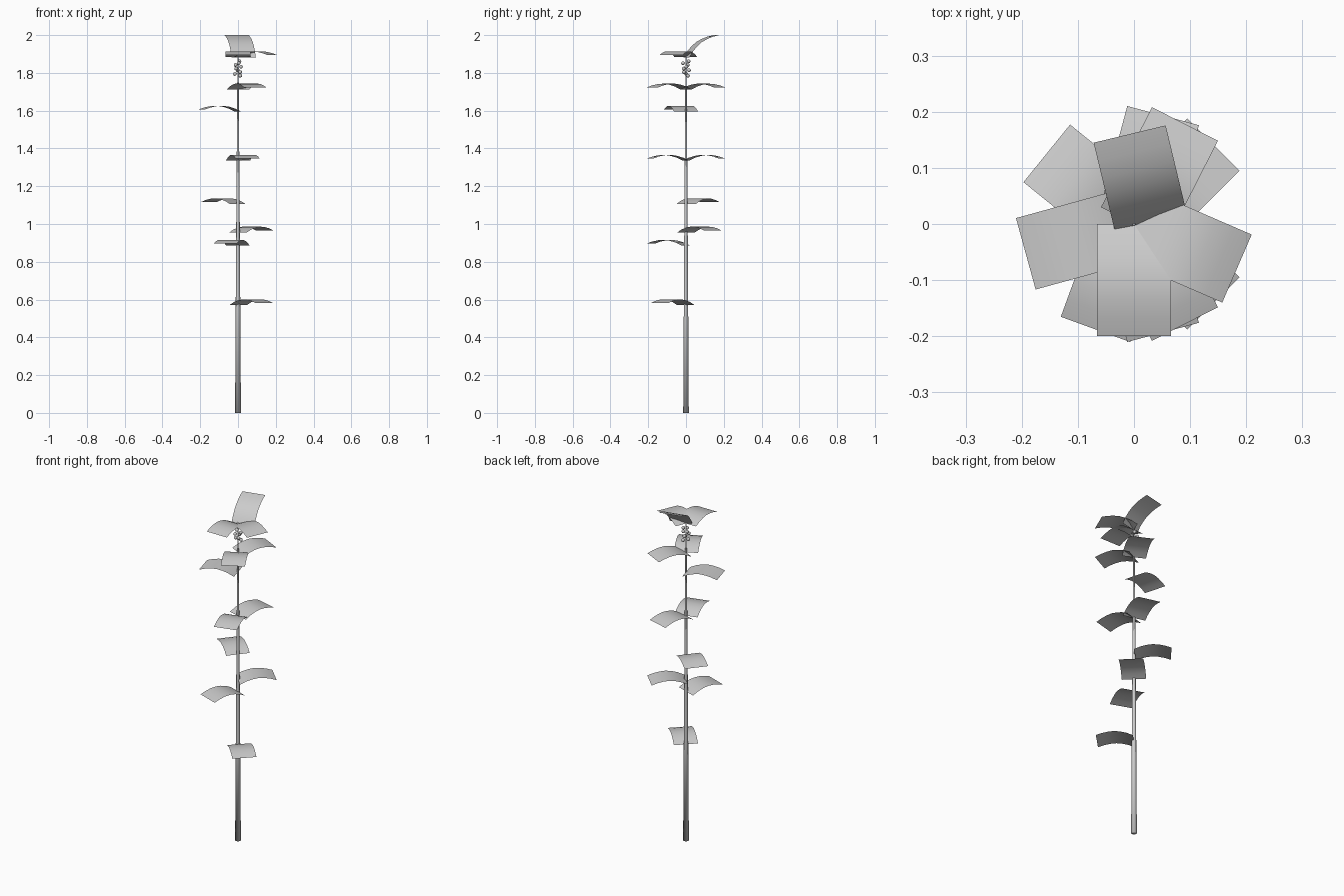
import bpy, bmesh, math
from mathutils import Matrix, Vector

if "Cube" in bpy.data.objects:
    bpy.data.objects.remove(bpy.data.objects["Cube"])


def add_object(name, bm, smooth=True):
    me = bpy.data.meshes.new(name)
    bm.to_mesh(me)
    bm.free()
    for p in me.polygons:
        p.use_smooth = smooth
    ob = bpy.data.objects.new(name, me)
    bpy.context.collection.objects.link(ob)
    return ob


# Stem: tapered tube lofted through (height, radius) rings
def make_stem(rings, sides=10):
    bm = bmesh.new()
    prev = None
    for z, r in rings:
        ring = [bm.verts.new((r * math.cos(2 * math.pi * i / sides),
                              r * math.sin(2 * math.pi * i / sides), z))
                for i in range(sides)]
        if prev:
            for i in range(sides):
                j = (i + 1) % sides
                bm.faces.new((prev[i], prev[j], ring[j], ring[i]))
        else:
            bm.faces.new(ring[::-1])
        prev = ring
    bm.faces.new(prev)
    add_object("stem", bm)


make_stem([(0, 0.0155), (0.6, 0.012), (1.2, 0.008), (1.6, 0.005), (1.89, 0.003)])

# Leaf: arched rectangular card, optionally pitched upwards
ARCH = [(0, 0), (0.033, 0.016), (0.067, 0.026), (0.1, 0.031),
        (0.133, 0.029), (0.167, 0.022), (0.2, 0.011)]
HALF_WIDTH = 0.066


def make_leaf(name, z, azimuth, pitch=0, offset=(0, 0)):
    bm = bmesh.new()
    rows = [[bm.verts.new((d, s * HALF_WIDTH, h)) for s in (-1, 0, 1)]
            for d, h in ARCH]
    for a, b in zip(rows, rows[1:]):
        for k in range(2):
            bm.faces.new((a[k], b[k], b[k + 1], a[k + 1]))
    m = (Matrix.Translation((offset[0], offset[1], z))
         @ Matrix.Rotation(math.radians(azimuth), 4, 'Z')
         @ Matrix.Rotation(math.radians(-pitch), 4, 'Y'))
    bm.transform(m)
    add_object(name, bm)


leaves = [(0.57, -45), (0.885, -110), (0.955, 45), (1.105, 141),
          (1.335, 75), (1.335, -75), (1.595, -164.6),
          (1.712, 63), (1.712, -63), (1.883, -90), (1.883, -23.4)]
for n, (z, az) in enumerate(leaves):
    make_leaf(f"leaf_{n + 1}", z, az)
make_leaf("top_leaf", 1.882, 103.5, 33, (0.03, 0.003))

# Berries: small cluster spiralling round the upper stem
bm = bmesh.new()
for i in range(9):
    a = math.radians(137.5 * i + 40)
    pos = Vector((0.016 * math.cos(a), 0.016 * math.sin(a), 1.785 + 0.0095 * i))
    bmesh.ops.create_icosphere(bm, subdivisions=2, radius=0.01,
                               matrix=Matrix.Translation(pos))
add_object("berries", bm)
